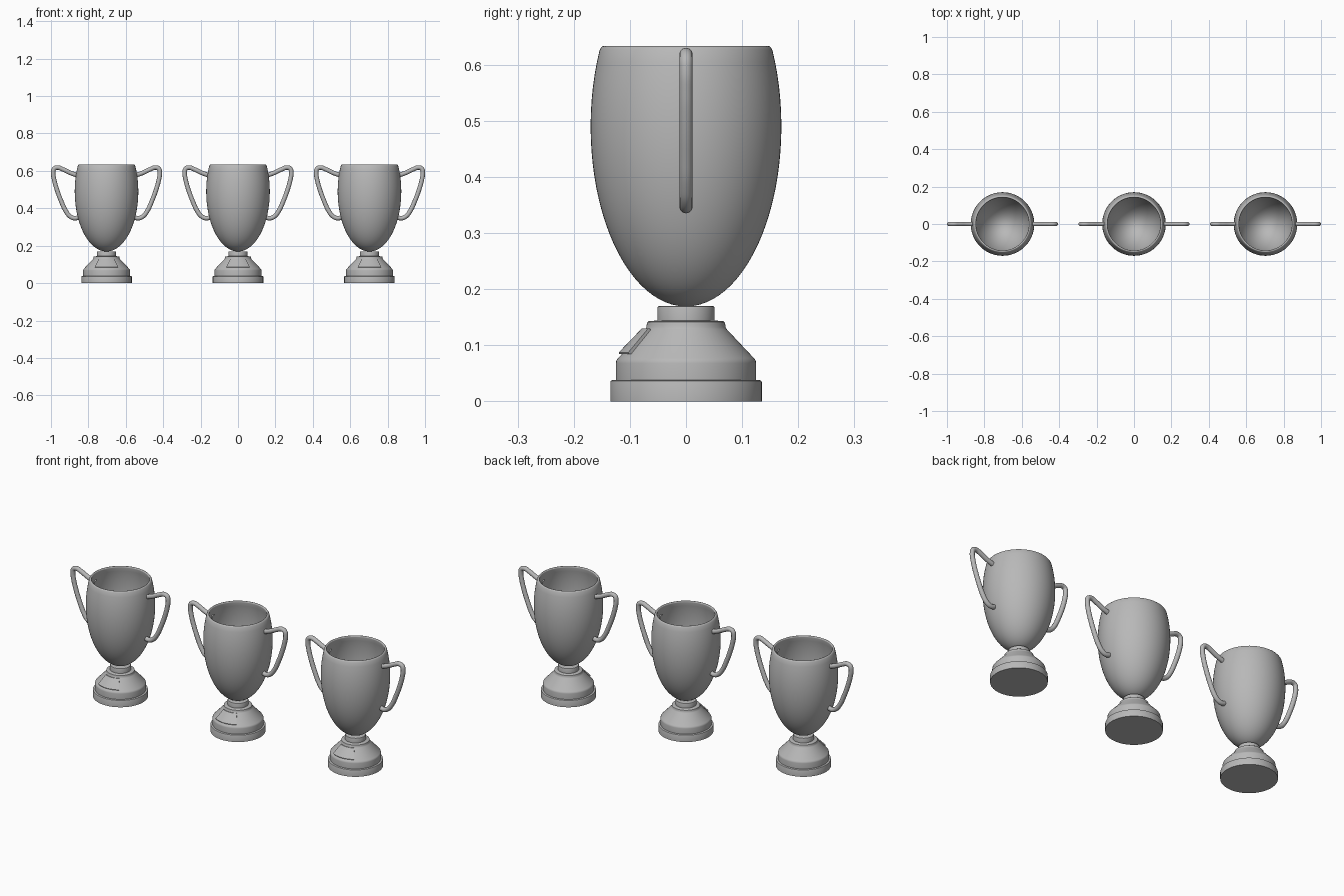
import bpy, bmesh
from math import sin, cos, pi, radians, asin

if "Cube" in bpy.data.objects:
    bpy.data.objects.remove(bpy.data.objects["Cube"])

SPACING = 0.703
SEGMENTS = 64

# dark grey finish shared by every part
grey = bpy.data.materials.new("dark_grey")
grey.diffuse_color = (0.48, 0.48, 0.48, 1)
grey.use_nodes = True
grey.node_tree.nodes["Principled BSDF"].inputs["Base Color"].default_value = grey.diffuse_color


def add_object(name, data, x):
    obj = bpy.data.objects.new(name, data)
    obj.location.x = x
    bpy.context.collection.objects.link(obj)
    return obj


def lathe(name, profile, start=0.0, sweep=2 * pi, steps=SEGMENTS, closed=False):
    """Revolve (radius, z) points around z; a partial closed profile gets end caps."""
    bm = bmesh.new()
    verts = [bm.verts.new((r * cos(start), r * sin(start), z)) for r, z in profile]
    pairs = list(zip(verts, verts[1:])) + ([(verts[-1], verts[0])] if closed else [])
    edges = [bm.edges.new(pair) for pair in pairs]
    full = not closed
    bmesh.ops.spin(bm, geom=verts + edges, cent=(0, 0, 0), axis=(0, 0, 1),
                   angle=sweep, steps=steps, use_merge=full)
    bmesh.ops.remove_doubles(bm, verts=bm.verts, dist=1e-5)
    if closed:
        bmesh.ops.holes_fill(bm, edges=[e for e in bm.edges if e.is_boundary])
    bmesh.ops.recalc_face_normals(bm, faces=bm.faces)
    mesh = bpy.data.meshes.new(name)
    bm.to_mesh(mesh)
    bm.free()
    mesh.shade_smooth()
    mesh.set_sharp_from_angle(angle=radians(40))
    mesh.materials.append(grey)
    return mesh


def bowl_curve(radius, height, top, steps=28):
    """Elliptical wall from the bottom pole up to z = top."""
    end = asin((top - 0.49) / height)
    angles = [-pi / 2 + (end + pi / 2) * i / steps for i in range(steps + 1)]
    return [(radius * cos(a) if i else 0, 0.49 + height * sin(a))
            for i, a in enumerate(angles)]


# stepped foot with a short neck
base_mesh = lathe("base", [
    (0, 0), (0.135, 0), (0.135, 0.034), (0.134, 0.0365), (0.131, 0.038),
    (0.125, 0.038), (0.125, 0.068), (0.124, 0.073), (0.121, 0.077),
    (0.073, 0.128), (0.0705, 0.132), (0.070, 0.137), (0.069, 0.141),
    (0.066, 0.143), (0.051, 0.144), (0.051, 0.166), (0.050, 0.169),
    (0.047, 0.17), (0, 0.17)])

# hollow cup: outer wall, rounded rim, inner wall
rim = [(0.1515, 0.630), (0.1495, 0.6325), (0.1465, 0.6335),
       (0.1435, 0.6325), (0.1415, 0.630)]
cup_mesh = lathe("cup", bowl_curve(0.17, 0.321, 0.626) + rim
                 + bowl_curve(0.158, 0.305, 0.626)[::-1])

# curved plate wrapping the front slope of the foot
plate_mesh = lathe("plate", [(0.108, 0.084), (0.119, 0.084), (0.120, 0.087),
                             (0.079, 0.1295), (0.076, 0.1295), (0.068, 0.126)],
                   start=radians(-121), sweep=radians(62), steps=12, closed=True)

# ear-shaped handle path (x, z)
HANDLE = [(0.148, 0.574), (0.195, 0.590), (0.235, 0.609), (0.262, 0.618),
          (0.280, 0.611), (0.285, 0.592), (0.280, 0.553), (0.267, 0.505),
          (0.243, 0.440), (0.218, 0.386), (0.195, 0.357), (0.172, 0.347),
          (0.146, 0.352)]


def handle_curve(side):
    curve = bpy.data.curves.new("handle", 'CURVE')
    curve.dimensions = '3D'
    curve.bevel_depth = 0.012
    curve.bevel_resolution = 4
    curve.resolution_u = 6
    curve.use_fill_caps = True
    curve.materials.append(grey)
    spline = curve.splines.new('BEZIER')
    spline.bezier_points.add(len(HANDLE) - 1)
    for p, (x, z) in zip(spline.bezier_points, HANDLE):
        p.co = (side * x, 0, z)
        p.handle_left_type = p.handle_right_type = 'AUTO'
    return curve


handles = {"handle_left": handle_curve(-1), "handle_right": handle_curve(1)}

# row of three identical trophies
for i in (-1, 0, 1):
    parts = {"base": base_mesh, "cup": cup_mesh, "plate": plate_mesh, **handles}
    for name, data in parts.items():
        add_object(f"{name}_{i + 2}", data, i * SPACING)
